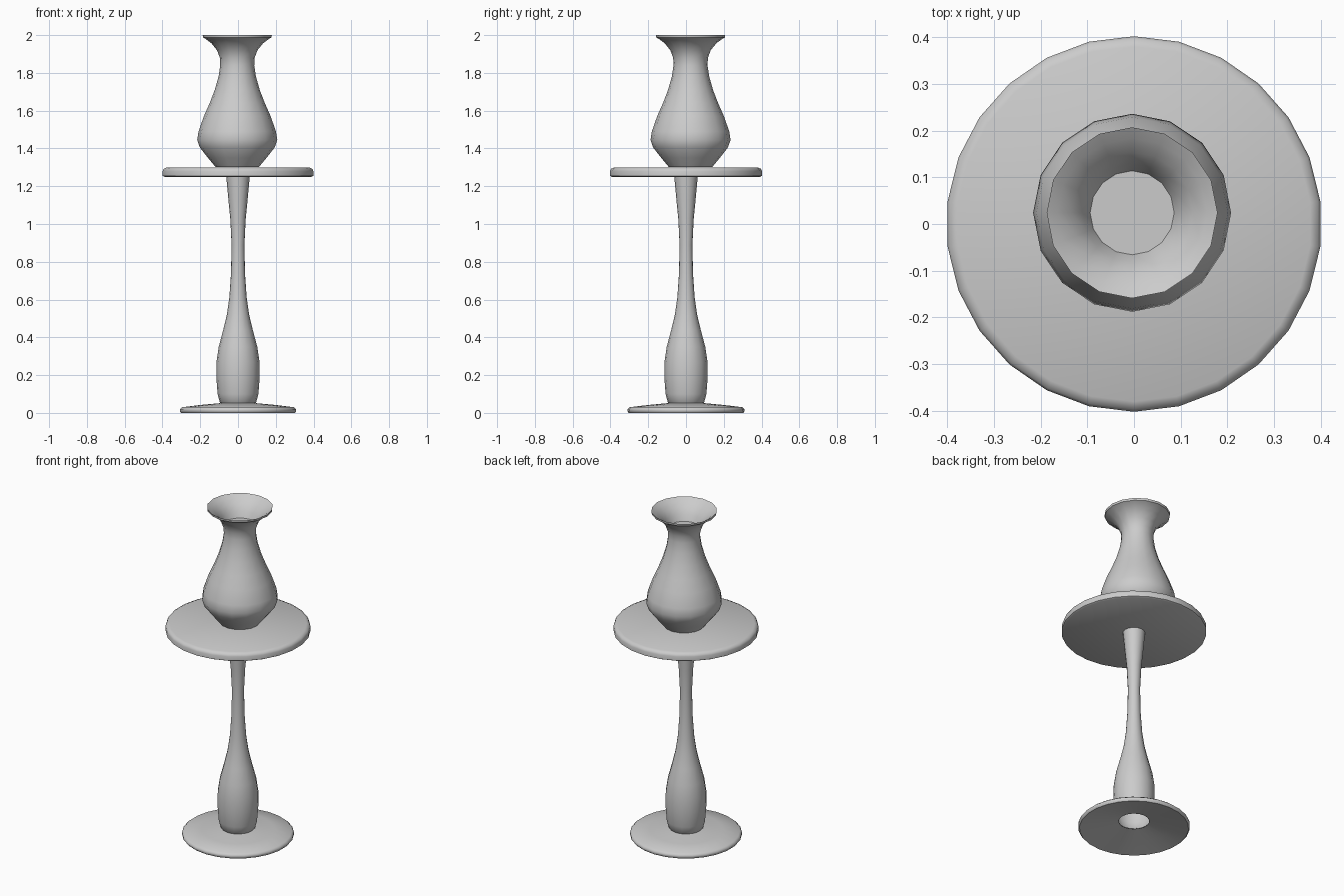
import bpy, bmesh
from math import sin, cos, pi, radians

if "Cube" in bpy.data.objects:
    bpy.data.objects.remove(bpy.data.objects["Cube"])


def lathe(name, profile, sides, centre=(0, 0), cap_first=False, cap_last=False):
    """Spin a (radius, z) profile, listed bottom to top, into a surface."""
    bm = bmesh.new()
    rings = []
    for r, z in profile:
        rings.append([bm.verts.new((r * sin(2 * pi * i / sides),
                                    r * cos(2 * pi * i / sides), z))
                      for i in range(sides)])
    for a, b in zip(rings, rings[1:]):
        for i in range(sides):
            j = (i + 1) % sides
            bm.faces.new((a[j], a[i], b[i], b[j]))
    if cap_first:
        bm.faces.new(rings[0])
    if cap_last:
        bm.faces.new(rings[-1][::-1])
    mesh = bpy.data.meshes.new(name)
    bm.to_mesh(mesh)
    bm.free()
    ob = bpy.data.objects.new(name, mesh)
    ob.location = (centre[0], centre[1], 0)
    bpy.context.collection.objects.link(ob)
    bpy.ops.object.select_all(action='DESELECT')
    ob.select_set(True)
    bpy.context.view_layer.objects.active = ob
    bpy.ops.object.shade_smooth_by_angle(angle=radians(50))
    return ob


# Shallow foot with a hollowed underside and a hole where the column stands
lathe("foot", [(0.085, 0.045), (0.2, 0.022), (0.303, 0.0), (0.31, 0.008),
               (0.31, 0.02), (0.298, 0.03), (0.2, 0.042), (0.092, 0.052)], 26)

# Turned column, open at the bottom
lathe("column", [(0.085, 0.045), (0.096, 0.055), (0.108, 0.1), (0.115, 0.19),
                 (0.114, 0.27), (0.102, 0.35), (0.078, 0.44), (0.059, 0.52),
                 (0.046, 0.61), (0.037, 0.74), (0.034, 0.89), (0.041, 1.03),
                 (0.051, 1.13), (0.062, 1.25)], 16)

# Solid round table top with softened upper edge
lathe("table_top", [(0.393, 1.25), (0.402, 1.255), (0.402, 1.28),
                    (0.397, 1.292), (0.38, 1.3)], 26,
      cap_first=True, cap_last=True)

# Vase with flared lip and a shallow bowl closing the neck, slightly off centre
lathe("vase", [(0.115, 1.302), (0.155, 1.35), (0.198, 1.405), (0.212, 1.445),
               (0.205, 1.49), (0.177, 1.57), (0.146, 1.64), (0.119, 1.71),
               (0.099, 1.78), (0.09, 1.84), (0.092, 1.88), (0.107, 1.92),
               (0.137, 1.957), (0.168, 1.98), (0.181, 1.987), (0.183, 2.0),
               (0.16, 1.985), (0.13, 1.96), (0.105, 1.925), (0.09, 1.89)],
      16, centre=(-0.004, 0.024), cap_first=True, cap_last=True)
